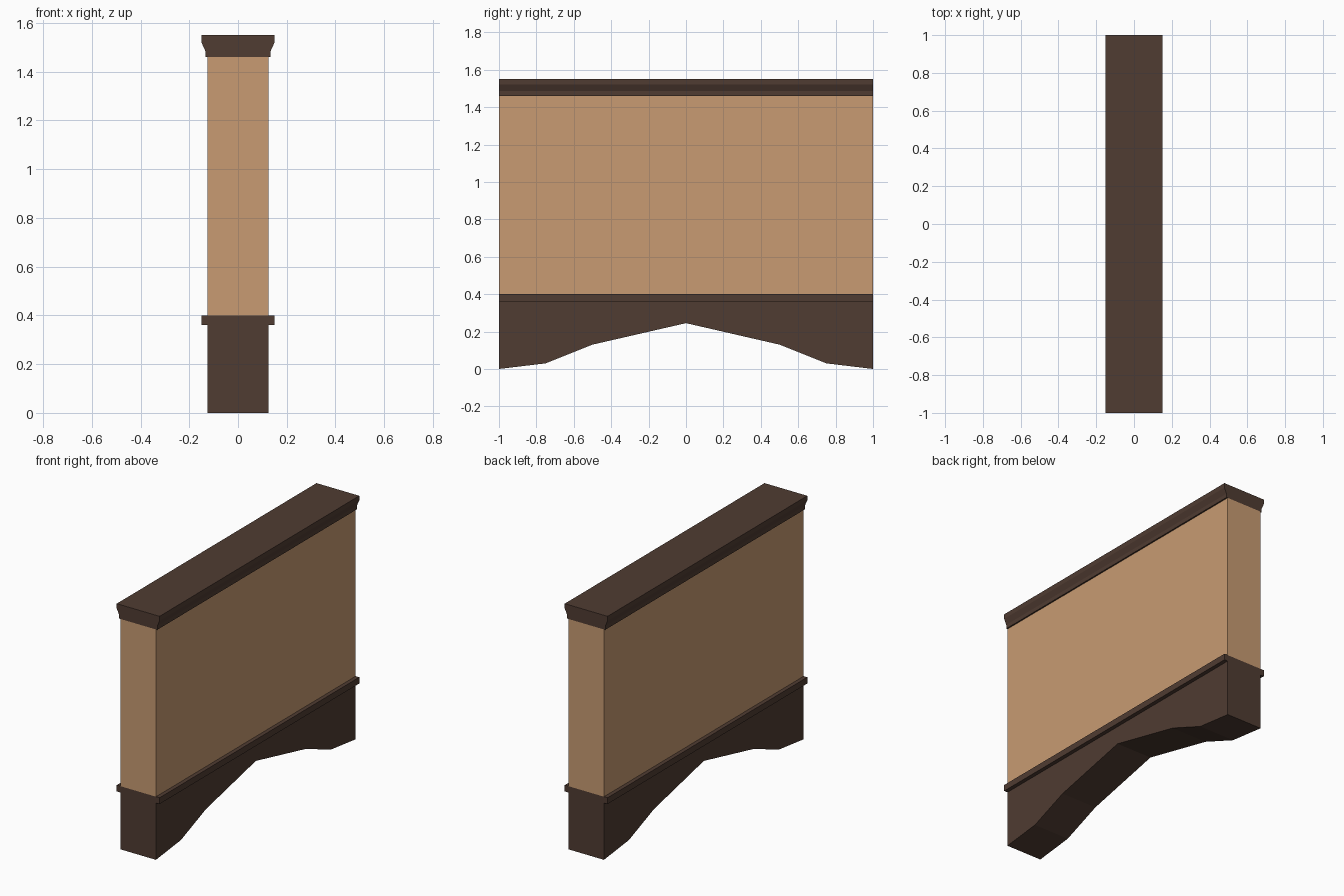
import bpy
import bmesh

if "Cube" in bpy.data.objects:
    bpy.data.objects.remove(bpy.data.objects["Cube"])


def material(name, color):
    m = bpy.data.materials.new(name)
    m.diffuse_color = (*color, 1)
    m.use_nodes = True
    m.node_tree.nodes["Principled BSDF"].inputs["Base Color"].default_value = m.diffuse_color
    return m


dark = material("dark_wood", (0.08, 0.045, 0.032))
tan = material("tan_plaster", (0.58, 0.33, 0.17))


def extrude(name, points, vector, mat):
    """Sweep a closed flat profile along a vector into a solid."""
    bm = bmesh.new()
    face = bm.faces.new([bm.verts.new(p) for p in points])
    ext = bmesh.ops.extrude_face_region(bm, geom=[face], use_keep_orig=True)
    verts = [g for g in ext["geom"] if isinstance(g, bmesh.types.BMVert)]
    bmesh.ops.translate(bm, verts=verts, vec=vector)
    bmesh.ops.recalc_face_normals(bm, faces=bm.faces)
    mesh = bpy.data.meshes.new(name)
    bm.to_mesh(mesh)
    bm.free()
    mesh.materials.append(mat)
    obj = bpy.data.objects.new(name, mesh)
    bpy.context.collection.objects.link(obj)
    return obj


def along_y(name, half, mat):
    """Mirror a right-hand (x, z) outline and run it the length of the wall."""
    pts = half + [(-x, z) for x, z in reversed(half)]
    return extrude(name, [(x, -1, z) for x, z in pts], (0, 2, 0), mat)


# Wall panel, lower ledge and moulded top cap
along_y("wall_panel", [(0.125, 0.40), (0.125, 1.46)], tan)
along_y("ledge_trim", [(0.15, 0.36), (0.15, 0.40)], dark)
along_y("top_cap", [(0.134, 1.46), (0.134, 1.485), (0.15, 1.52), (0.15, 1.55)], dark)

# Base with arched underside, mirrored about the middle
arch = [(1, 0.36), (1, 0.0), (0.75, 0.03), (0.5, 0.13)]
outline = arch + [(0, 0.245)] + [(-y, z) for y, z in reversed(arch)]
extrude("arched_base", [(-0.125, y, z) for y, z in outline], (0.25, 0, 0), dark)
